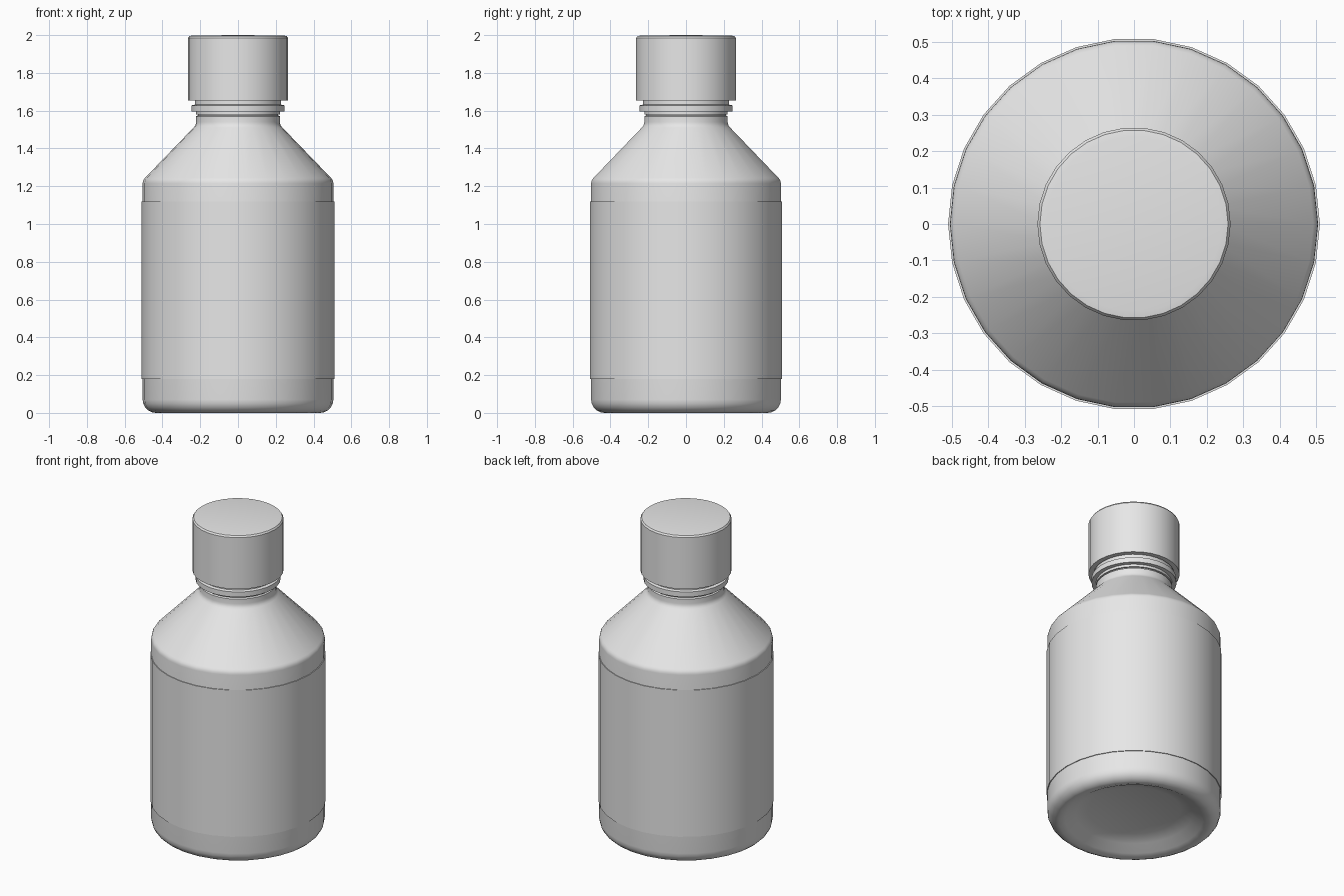
import bpy
import bmesh
from math import cos, sin, pi, radians

SIDES = 30

if "Cube" in bpy.data.objects:
    bpy.data.objects.remove(bpy.data.objects["Cube"], do_unlink=True)

grey = bpy.data.materials.new("light_grey_plastic")
grey.use_nodes = True
grey.diffuse_color = (0.8, 0.8, 0.8, 1)
grey.node_tree.nodes["Principled BSDF"].inputs["Base Color"].default_value = (0.8, 0.8, 0.8, 1)


def arc(r, z, radius, start, end, steps=4):
    """Points of a rounded corner centred on (r, z), angles in degrees."""
    angles = [radians(start + (end - start) * i / steps) for i in range(steps + 1)]
    return [(r + radius * cos(a), z + radius * sin(a)) for a in angles]


def lathe(name, profile, closed=False):
    """Turn an (r, z) profile around the z axis; r = 0 ends become poles."""
    bm = bmesh.new()
    rings = []
    for r, z in profile:
        count = 1 if r == 0 else SIDES
        rings.append([bm.verts.new((r * cos(2 * pi * i / SIDES), r * sin(2 * pi * i / SIDES), z))
                      for i in range(count)])
    pairs = list(zip(rings, rings[1:]))
    if closed:
        pairs.append((rings[-1], rings[0]))
    for low, high in pairs:
        for i in range(SIDES):
            j = (i + 1) % SIDES
            corners = [low[i % len(low)], low[j % len(low)],
                       high[j % len(high)], high[i % len(high)]]
            bm.faces.new(list(dict.fromkeys(corners)))
    bmesh.ops.recalc_face_normals(bm, faces=bm.faces)
    mesh = bpy.data.meshes.new(name)
    bm.to_mesh(mesh)
    bm.free()
    mesh.materials.append(grey)
    obj = bpy.data.objects.new(name, mesh)
    bpy.context.collection.objects.link(obj)
    bpy.ops.object.select_all(action="DESELECT")
    obj.select_set(True)
    bpy.context.view_layer.objects.active = obj
    bpy.ops.object.shade_smooth_by_angle(angle=radians(32))
    return obj


# Bottle: recessed base, rounded foot, straight wall, sloped shoulder, neck
base = [(0, 0.07), (0.27, 0.07), (0.34, 0.045), (0.40, 0.012)]
foot = arc(0.435, 0.07, 0.07, -90, 0, 5)
shoulder = arc(0.465, 1.215, 0.04, 0, 48, 3)
neck_bend = arc(0.262, 1.54, 0.04, 228, 180, 3)
neck = [(0.222, 1.57), (0.212, 1.575), (0.212, 1.70), (0, 1.70)]
lathe("bottle", base + foot + shoulder + neck_bend + neck)

# Thin label sleeve around the straight wall
lathe("label", [(0.504, 0.18), (0.51, 0.18), (0.51, 1.12), (0.504, 1.12)], closed=True)

# Collar under the cap: lower lip, wide band, narrow bridge
lathe("collar", [(0.205, 1.58), (0.222, 1.58), (0.222, 1.596), (0.247, 1.596),
                 (0.247, 1.628), (0.228, 1.632), (0.228, 1.67), (0.205, 1.67)], closed=True)

# Screw cap with a softened top edge
lathe("cap", [(0, 1.68), (0.225, 1.68), (0.235, 1.655), (0.265, 1.655),
              (0.265, 1.985), (0.258, 1.995), (0.24, 1.998), (0, 2.0)])
